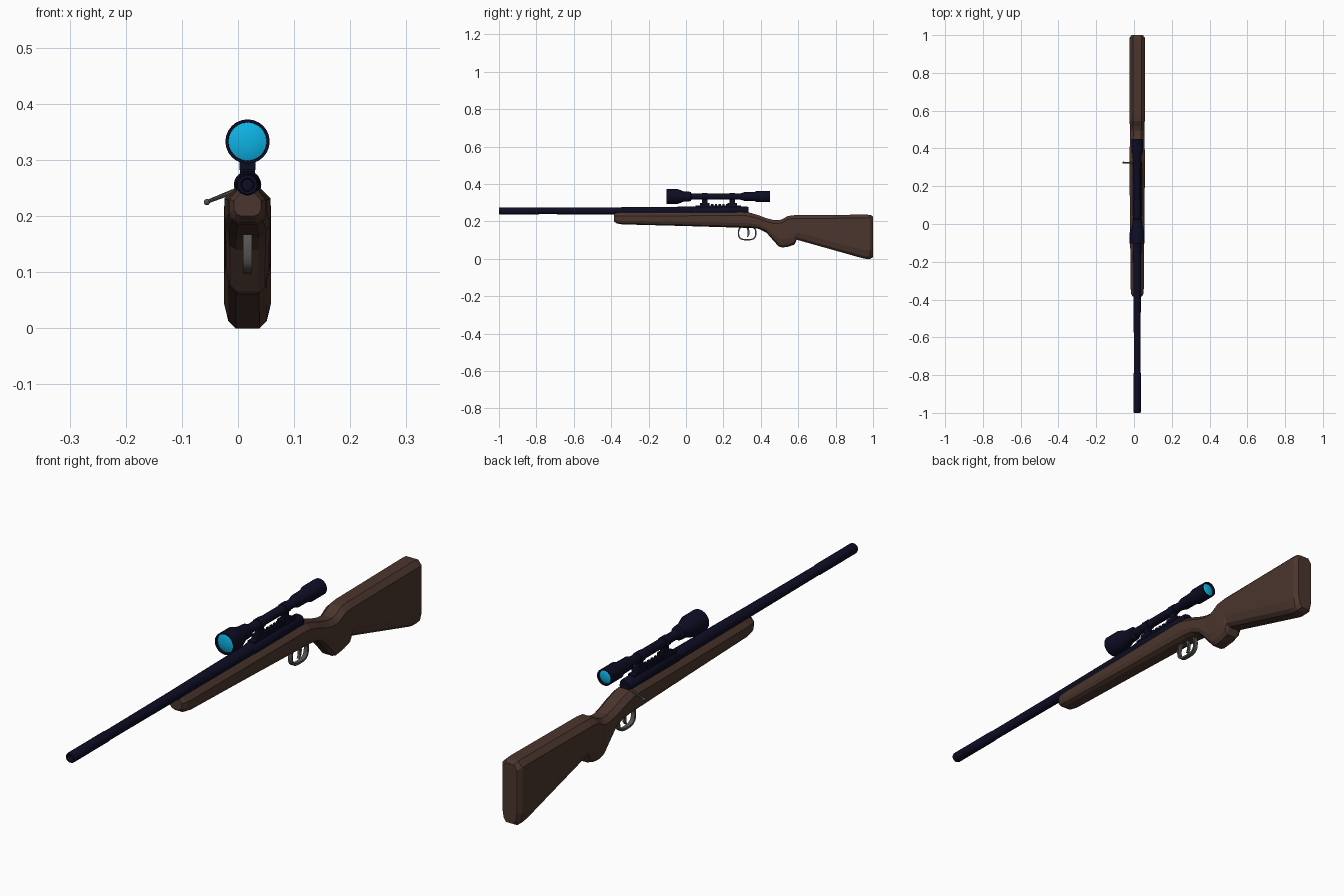
import bpy, bmesh, math
from mathutils import Vector

if "Cube" in bpy.data.objects:
    bpy.data.objects.remove(bpy.data.objects["Cube"])

CX = 0.017  # centre line of the rifle


def material(name, rgb):
    m = bpy.data.materials.new(name)
    m.diffuse_color = (*rgb, 1)
    m.use_nodes = True
    m.node_tree.nodes["Principled BSDF"].inputs["Base Color"].default_value = m.diffuse_color
    return m


WOOD = material("dark wood", (0.070, 0.036, 0.026))
NAVY = material("blue black metal", (0.004, 0.004, 0.018))
GREY = material("grey metal", (0.085, 0.085, 0.08))
GLASS = material("cyan glass", (0.004, 0.45, 0.78))


def loft(name, rings, mat, smooth=False, closed=False):
    """Skin a list of equal-sized point rings."""
    bm = bmesh.new()
    vs = [[bm.verts.new(p) for p in r] for r in rings]
    n = len(rings[0])
    pairs = list(zip(vs, vs[1:])) + ([(vs[-1], vs[0])] if closed else [])
    for a, b in pairs:
        for i in range(n):
            j = (i + 1) % n
            bm.faces.new((a[i], a[j], b[j], b[i]))
    if not closed:
        bm.faces.new(vs[0])
        bm.faces.new(vs[-1])
    bmesh.ops.recalc_face_normals(bm, faces=bm.faces)
    me = bpy.data.meshes.new(name)
    bm.to_mesh(me)
    bm.free()
    me.materials.append(mat)
    ob = bpy.data.objects.new(name, me)
    bpy.context.collection.objects.link(ob)
    if smooth:
        bpy.context.view_layer.objects.active = ob
        bpy.ops.object.select_all(action='DESELECT')
        ob.select_set(True)
        bpy.ops.object.shade_smooth_by_angle(angle=math.radians(35))
    return ob


def lathe(name, profile, z, mat, n=20):
    """Turned part along y, profile of (y, radius)."""
    rings = [[(CX + r * math.cos(2 * math.pi * i / n), y,
               z + r * math.sin(2 * math.pi * i / n)) for i in range(n)]
             for y, r in profile]
    return loft(name, rings, mat, True)


def box(name, y0, y1, z0, z1, hw, mat):
    return loft(name, [[(CX - hw, y, z0), (CX + hw, y, z0),
                        (CX + hw, y, z1), (CX - hw, y, z1)]
                       for y in (y0, y1)], mat)


def rod(name, a, b, ra, rb, mat, n=10):
    a, b = Vector(a), Vector(b)
    q = (b - a).to_track_quat('Z', 'Y')
    ring = lambda c, r: [c + q @ Vector((r * math.cos(2 * math.pi * i / n),
                         r * math.sin(2 * math.pi * i / n), 0)) for i in range(n)]
    return loft(name, [ring(a, ra), ring(b, rb)], mat, True)


# Stock: chamfered sections (y, bottom, top, half width)
stock = [(-0.385, 0.200, 0.240, 0.024), (-0.37, 0.189, 0.246, 0.032),
         (-0.34, 0.184, 0.247, 0.035), (0.0, 0.175, 0.248, 0.038),
         (0.30, 0.166, 0.250, 0.041), (0.34, 0.165, 0.247, 0.041),
         (0.39, 0.160, 0.232, 0.040), (0.43, 0.140, 0.217, 0.039),
         (0.465, 0.100, 0.208, 0.038), (0.495, 0.066, 0.206, 0.038),
         (0.515, 0.060, 0.212, 0.039), (0.545, 0.064, 0.229, 0.040),
         (0.58, 0.076, 0.233, 0.041), (0.592, 0.102, 0.233, 0.041),
         (0.94, 0.004, 0.236, 0.042), (0.96, 0.0, 0.236, 0.042),
         (0.985, 0.0, 0.235, 0.041), (1.0, 0.008, 0.226, 0.030)]
rings = []
for y, b, t, w in stock:
    h = t - b
    c, d = min(0.018, h * 0.3), min(0.045, h * 0.3)
    half = [(w * 0.5, b), (w * 0.82, b + d * 0.3), (w, b + d),
            (w, t - c), (w * 0.55, t)]
    rings.append([(CX + x, y, z) for x, z in half] +
                 [(CX - x, y, z) for x, z in reversed(half)])
loft("stock", rings, WOOD)

# Barrel with hollow muzzle, and receiver
lathe("barrel", [(-0.985, 0.010), (-1.0, 0.012), (-1.0, 0.017), (-0.995, 0.019),
                 (-0.79, 0.019), (-0.785, 0.0175), (-0.4, 0.019), (-0.2, 0.021),
                 (0.05, 0.023)], 0.256, NAVY)
lathe("receiver", [(0.04, 0.021), (0.045, 0.0245), (0.325, 0.0245),
                   (0.333, 0.020)], 0.256, NAVY)

# Scope rail with teeth and the two mounts
box("scope_rail", 0.05, 0.295, 0.27, 0.284, 0.013, NAVY)
for k in range(9):
    y = 0.095 + k * 0.02
    box(f"rail_tooth_{k + 1}", y, y + 0.011, 0.283, 0.292, 0.012, NAVY)
for k, y in enumerate((0.10, 0.247)):
    box(f"mount_foot_{k + 1}", y - 0.025, y + 0.025, 0.282, 0.297, 0.014, NAVY)
    box(f"mount_post_{k + 1}", y - 0.014, y + 0.014, 0.29, 0.325, 0.008, NAVY)
    lathe(f"mount_ring_{k + 1}", [(y - 0.014, 0.019), (y + 0.014, 0.019)], 0.333, NAVY)

# Scope body with recessed ends, and bulging lenses
lathe("scope_body", [(-0.092, 0.034), (-0.103, 0.0345), (-0.103, 0.0395),
                     (-0.045, 0.0395), (-0.01, 0.027), (0.025, 0.025),
                     (0.03, 0.0165), (0.29, 0.0165), (0.31, 0.023),
                     (0.365, 0.024), (0.38, 0.030), (0.45, 0.030),
                     (0.45, 0.0255), (0.44, 0.025)], 0.333, NAVY, 24)
lathe("front_lens", [(-0.090, 0.0345), (-0.094, 0.0342), (-0.098, 0.024),
                     (-0.100, 0.010)], 0.333, GLASS, 24)
lathe("rear_lens", [(0.438, 0.0252), (0.442, 0.025), (0.446, 0.016),
                    (0.447, 0.006)], 0.333, GLASS, 24)

# Trigger guard: rounded band, and curved trigger
n = 20
band = []
for i in range(n):
    a = 2 * math.pi * i / n
    c, s = math.cos(a), math.sin(a)
    u = math.copysign(abs(c) ** 0.7, c)
    v = math.copysign(abs(s) ** 0.7, s)
    outer = (0.327 + 0.050 * u, 0.138 + 0.040 * v)
    inner = (0.327 + 0.043 * u, 0.138 + 0.033 * v)
    band.append([(CX - 0.008, *outer), (CX + 0.008, *outer),
                 (CX + 0.008, *inner), (CX - 0.008, *inner)])
loft("trigger_guard", band, GREY, True, closed=True)
loft("trigger", [[(CX + sx * 0.005, y + sy * w, z)
                  for sx, sy in ((-1, -1), (1, -1), (1, 1), (-1, 1))]
                 for y, z, w in ((0.328, 0.170, 0.006), (0.335, 0.145, 0.005),
                                 (0.334, 0.128, 0.004), (0.327, 0.116, 0.003))], GREY)

# Bolt handle with knob, on the left side
rod("bolt_handle", (0.0, 0.325, 0.247), (-0.054, 0.325, 0.226), 0.005, 0.0035, GREY)
bpy.ops.mesh.primitive_uv_sphere_add(segments=12, ring_count=8, radius=0.0055,
                                     location=(-0.0555, 0.325, 0.225))
knob = bpy.context.object
knob.name = "bolt_knob"
knob.data.materials.append(GREY)
bpy.ops.object.shade_smooth_by_angle()
